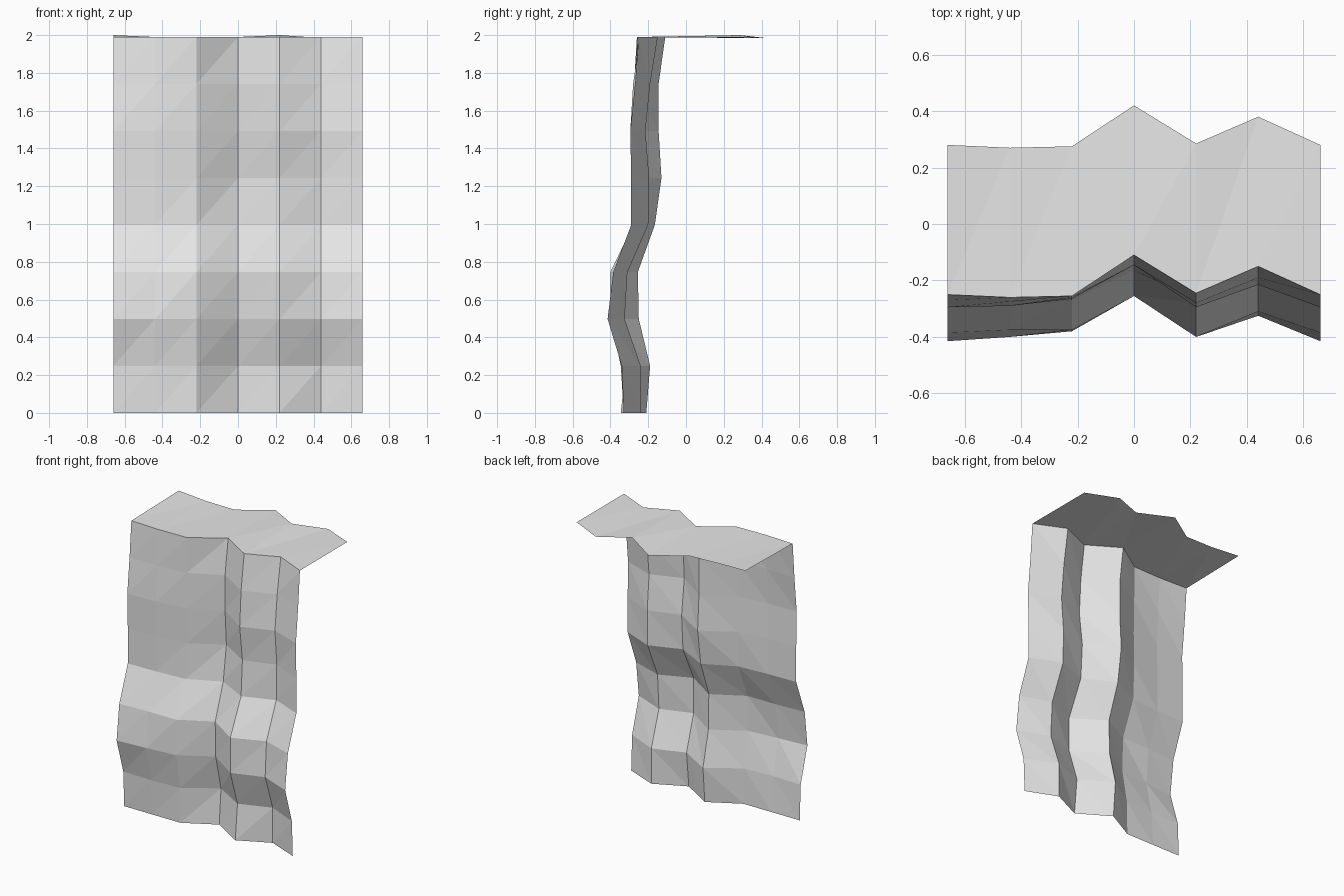
import bpy
import bmesh

# Remove the default object
default = bpy.data.objects.get("Cube")
if default:
    bpy.data.objects.remove(default, do_unlink=True)

WIDTH = 1.32
RIM = 1.99      # height of the wall's upper edge
DEPTH = 0.53    # how far the flat top runs back

# Depth of each vertical fold in front of centre, in hundredths, from ground to rim
side_edge = (33, 34, 41.5, 38.5, 29, 29, 29.5, 27, 25)
left_bulge = (33, 34.5, 40, 37.5, 28.5, 28.5, 29, 27.5, 26)
left_lip = (33, 33.5, 38, 37.5, 27, 26, 26.5, 26, 25.5)
deep_recess = (21, 19, 25, 25.5, 16.5, 13, 14.5, 14.5, 11)
middle_ridge = (34.5, 32, 40, 40, 28, 26.5, 29.5, 28, 24.5)
shallow_recess = (24, 24, 32.5, 31, 20, 19.5, 21.5, 19, 15)
folds = (side_edge, left_bulge, left_lip, deep_recess,
         middle_ridge, shallow_recess, side_edge)

# Small height changes along the back of the flat top
back_lift = (0.01, 0, -0.005, -0.005, 0.01, -0.005, 0)


def make_material(name, colour):
    mat = bpy.data.materials.new(name)
    mat.use_nodes = True
    mat.diffuse_color = colour
    mat.node_tree.nodes["Principled BSDF"].inputs["Base Color"].default_value = colour
    return mat


def make_sheet(name, columns, material):
    """Triangulated sheet from equal-length columns of points, left to right."""
    bm = bmesh.new()
    grid = [[bm.verts.new(point) for point in column] for column in columns]
    for left, right in zip(grid, grid[1:]):
        for row in range(len(left) - 1):
            low_left, up_left = left[row:row + 2]
            low_right, up_right = right[row:row + 2]
            bm.faces.new((low_left, low_right, up_right))
            bm.faces.new((low_left, up_right, up_left))
    mesh = bpy.data.meshes.new(name)
    bm.to_mesh(mesh)
    bm.free()
    mesh.materials.append(material)
    obj = bpy.data.objects.new(name, mesh)
    bpy.context.collection.objects.link(obj)
    return obj


stone = make_material("pale grey stone", (0.8, 0.8, 0.8, 1))

# Wall and top share the rim points
wall_columns, top_columns = [], []
for index, (fold, lift) in enumerate(zip(folds, back_lift)):
    x = WIDTH * (index / (len(folds) - 1) - 0.5)
    steps = len(fold) - 1
    column = [(x, -depth / 100, RIM * row / steps) for row, depth in enumerate(fold)]
    rim = column[-1]
    wall_columns.append(column)
    top_columns.append([rim, (x, rim[1] + DEPTH, RIM + lift)])

make_sheet("cliff_wall", wall_columns, stone)
make_sheet("cliff_top", top_columns, stone)
